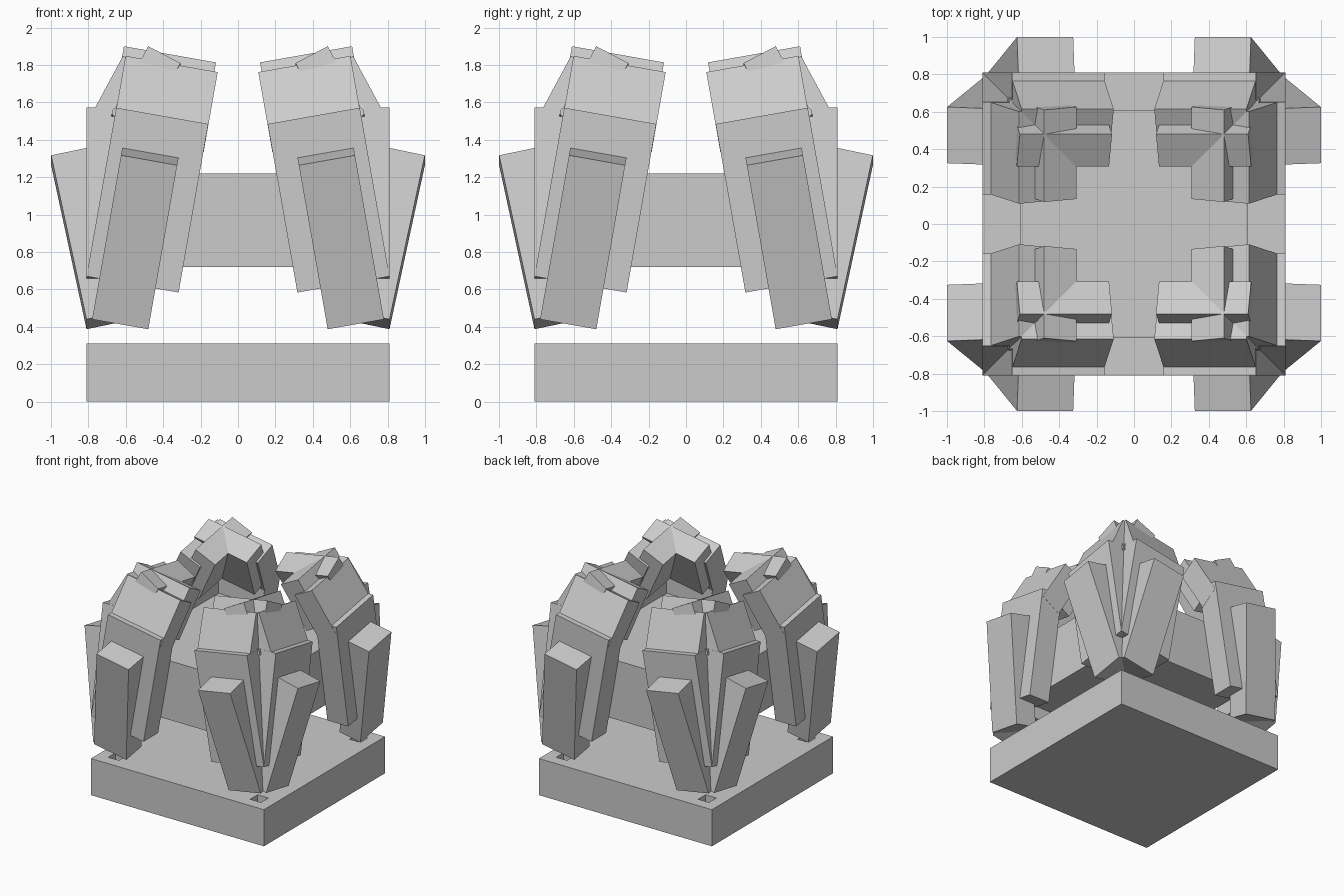
import bpy, bmesh
from math import radians
from mathutils import Matrix, Vector

if "Cube" in bpy.data.objects:
    bpy.data.objects.remove(bpy.data.objects["Cube"])


def finish(name, bm):
    bmesh.ops.recalc_face_normals(bm, faces=bm.faces[:])
    me = bpy.data.meshes.new(name)
    bm.to_mesh(me)
    bm.free()
    ob = bpy.data.objects.new(name, me)
    bpy.context.collection.objects.link(ob)
    return ob


def add_box(bm, lo, hi, fn=lambda p: p):
    """Box between two corners, each point passed through fn."""
    v = [bm.verts.new(fn(Vector((x, y, z))))
         for x in (lo[0], hi[0]) for y in (lo[1], hi[1]) for z in (lo[2], hi[2])]
    for f in ((0, 1, 3, 2), (4, 6, 7, 5), (0, 4, 5, 1),
              (2, 3, 7, 6), (0, 2, 6, 4), (1, 5, 7, 3)):
        bm.faces.new([v[i] for i in f])


def box(name, lo, hi):
    bm = bmesh.new()
    add_box(bm, lo, hi)
    return finish(name, bm)


# Base slab with four small square sockets
base = box("base_slab", (-.81, -.81, 0), (.81, .81, .31))
bm = bmesh.new()
for sx in (-1, 1):
    for sy in (-1, 1):
        cx, cy = .665 * sx, .665 * sy
        add_box(bm, (cx - .05, cy - .05, .21), (cx + .05, cy + .05, .4))
cutter = finish("socket_cutter", bm)
cutter.hide_render = True
mod = base.modifiers.new("sockets", 'BOOLEAN')
mod.object = cutter
mod.operation = 'DIFFERENCE'
mod.solver = 'EXACT'
bpy.context.view_layer.objects.active = base
bpy.ops.object.modifier_apply(modifier=mod.name)
bpy.data.objects.remove(cutter)

# Floating core block
box("core_block", (-.61, -.61, .72), (.61, .61, 1.22))

# Claw slabs: name, outer-left anchor, width, start and end along length, outward lean
SLABS = [
    ("lower_scale", (-.78, -.81, .44), .305, 0, .91, 12),
    ("main_panel", (-.81, -.81, .67), .50, 0, .915, 0),
    ("bent_panel", (-.65, -.765, 1.57), .50, -.07, .32, -28),
    ("inner_tip", (-.61, -.48, 1.90), .50, -.42, 0, -28),
]
THICK = .195

# Each claw has a front slab and its diagonal mirror; claws repeat at all corners
for name, anchor, width, start, end, lean in SLABS:
    rot = Matrix.Rotation(radians(10), 3, 'Y') @ Matrix.Rotation(radians(lean), 3, 'X')
    for sx, side in ((-1, "left"), (1, "right")):
        for sy, depth in ((-1, "front"), (1, "back")):
            bm = bmesh.new()
            for swap in (False, True):
                def place(p):
                    q = Vector(anchor) + rot @ p
                    if swap:
                        q.x, q.y = q.y, q.x
                    return Vector((-sx * q.x, -sy * q.y, q.z))
                add_box(bm, (0, 0, start), (width, THICK, end), place)
            finish(f"{depth}_{side}_{name}", bm)
